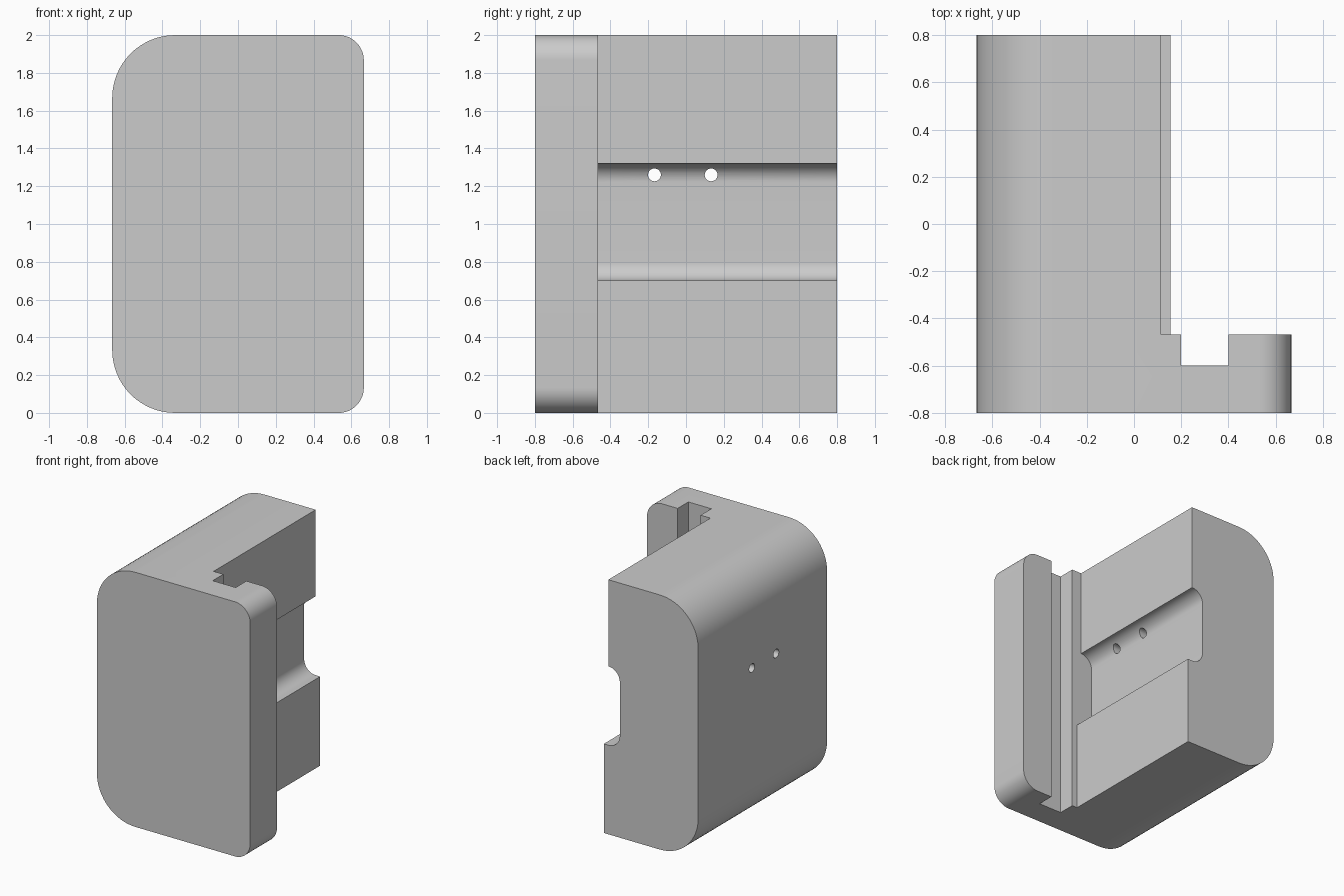
import bpy
import bmesh
from math import cos, sin, pi, radians
from mathutils import Matrix

cube = bpy.data.objects.get("Cube")
if cube:
    bpy.data.objects.remove(cube, do_unlink=True)

grey = bpy.data.materials.new("light grey")
grey.use_nodes = True
colour = (0.6, 0.6, 0.6, 1)
grey.diffuse_color = colour
grey.node_tree.nodes["Principled BSDF"].inputs["Base Color"].default_value = colour


def finish(name, bm):
    bmesh.ops.recalc_face_normals(bm, faces=bm.faces)
    mesh = bpy.data.meshes.new(name)
    bm.to_mesh(mesh)
    bm.free()
    mesh.materials.append(grey)
    obj = bpy.data.objects.new(name, mesh)
    bpy.context.collection.objects.link(obj)
    return obj


def arc(cx, cz, r, start, end, steps=16):
    angles = [radians(start + (end - start) * i / steps) for i in range(steps + 1)]
    return [(cx + r * cos(a), cz + r * sin(a)) for a in angles]


def prism(name, outline, y0, y1):
    """Extrude an x-z outline from y0 to y1."""
    bm = bmesh.new()
    face = bm.faces.new([bm.verts.new((x, y0, z)) for x, z in outline])
    new = bmesh.ops.extrude_face_region(bm, geom=[face])["geom"]
    verts = [v for v in new if isinstance(v, bmesh.types.BMVert)]
    bmesh.ops.translate(bm, verts=verts, vec=(0, y1 - y0, 0))
    return finish(name, bm)


def rod(name, y, z, r):
    """Cylinder lying along x."""
    bm = bmesh.new()
    bmesh.ops.create_cone(bm, cap_ends=True, segments=32, radius1=r, radius2=r, depth=3,
                          matrix=Matrix.Translation((0, y, z)) @ Matrix.Rotation(pi / 2, 4, "Y"))
    return finish(name, bm)


# Rounded block: large radii on one side, small on the other
W, H, BIG, SMALL = 0.666, 2.0, 0.333, 0.133
outline = (arc(W - SMALL, SMALL, SMALL, -90, 0) + arc(W - SMALL, H - SMALL, SMALL, 0, 90)
           + arc(BIG - W, H - BIG, BIG, 90, 180) + arc(BIG - W, BIG, BIG, 180, 270))
body = prism("bracket_body", outline, -0.8, 0.8)

# Space behind the front plate, including the filleted groove in the side wall
UPPER, LOWER, FILLET = 0.115, 0.154, 0.1
side = ([(1, 2.2), (UPPER, 2.2)]
        + arc(UPPER, 1.32 - FILLET, FILLET, 90, 180)
        + arc(UPPER, 0.7 + FILLET, FILLET, 180, 270)
        + [(LOWER, 0.7), (LOWER, -0.2), (1, -0.2)])
cutters = [prism("side_cutter", side, -0.467, 1.0)]

# Vertical slot in the back of the plate
cutters.append(prism("slot_cutter", [(0.2, -0.2), (0.4, -0.2), (0.4, 2.2), (0.2, 2.2)], -0.6, 0))

# Two screw holes through the wall
for y in (-0.167, 0.133):
    cutters.append(rod("hole_cutter", y, 1.26, 0.034))

bpy.ops.object.select_all(action="DESELECT")
bpy.context.view_layer.objects.active = body
body.select_set(True)
for cutter in cutters:
    cutter.hide_render = True
    mod = body.modifiers.new("cut", "BOOLEAN")
    mod.operation = "DIFFERENCE"
    mod.solver = "EXACT"
    mod.object = cutter
    bpy.ops.object.modifier_apply(modifier=mod.name)
    bpy.data.objects.remove(cutter, do_unlink=True)

bpy.ops.object.shade_smooth_by_angle(angle=radians(30))
